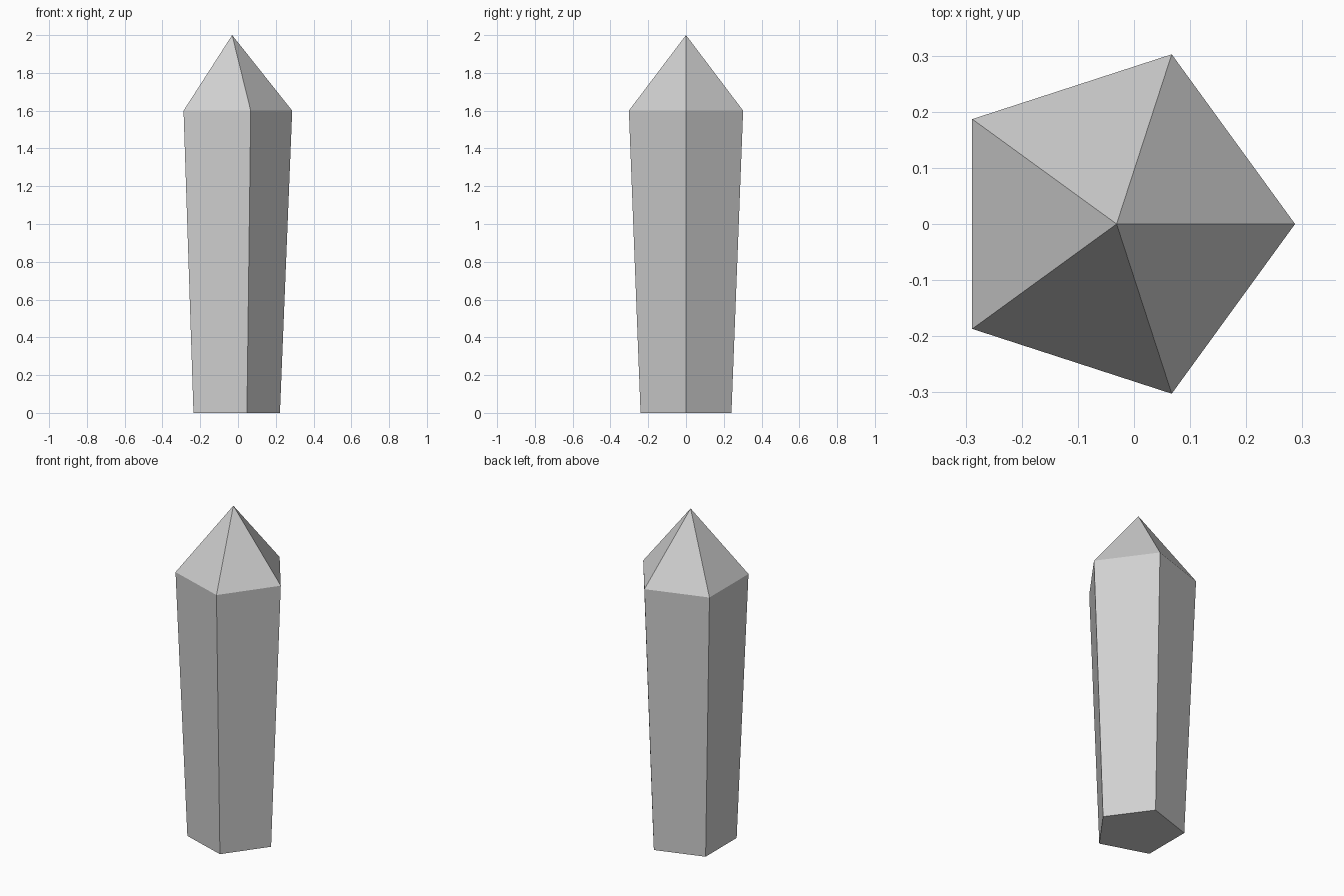
import bpy
import bmesh
from math import cos, sin, tau

cube = bpy.data.objects.get("Cube")
if cube:
    bpy.data.objects.remove(cube, do_unlink=True)

SIDES = 5
CENTRE_X = -0.031
SHOULDER_Z = 1.6
TIP_Z = 2.0

# Single pale grey crystal colour
grey = bpy.data.materials.new("pale_grey")
grey.use_nodes = True
colour = (0.63, 0.63, 0.63, 1)
grey.diffuse_color = colour
grey.node_tree.nodes["Principled BSDF"].inputs["Base Color"].default_value = colour

bm = bmesh.new()


def ring(radius, z):
    """Regular ring of vertices with one corner on +x."""
    angles = [tau * i / SIDES for i in range(SIDES)]
    return [bm.verts.new((CENTRE_X + radius * cos(a), radius * sin(a), z)) for a in angles]


# Shaft widening upward, closed base, pointed tip
base = ring(0.253, 0)
shoulder = ring(0.318, SHOULDER_Z)
tip = bm.verts.new((CENTRE_X, 0, TIP_Z))
bm.faces.new(base[::-1])
for i in range(SIDES):
    j = (i + 1) % SIDES
    bm.faces.new((base[i], base[j], shoulder[j], shoulder[i]))
    bm.faces.new((shoulder[i], shoulder[j], tip))
bmesh.ops.recalc_face_normals(bm, faces=bm.faces)

mesh = bpy.data.meshes.new("crystal")
bm.to_mesh(mesh)
bm.free()
mesh.materials.append(grey)
crystal = bpy.data.objects.new("crystal", mesh)
bpy.context.collection.objects.link(crystal)
